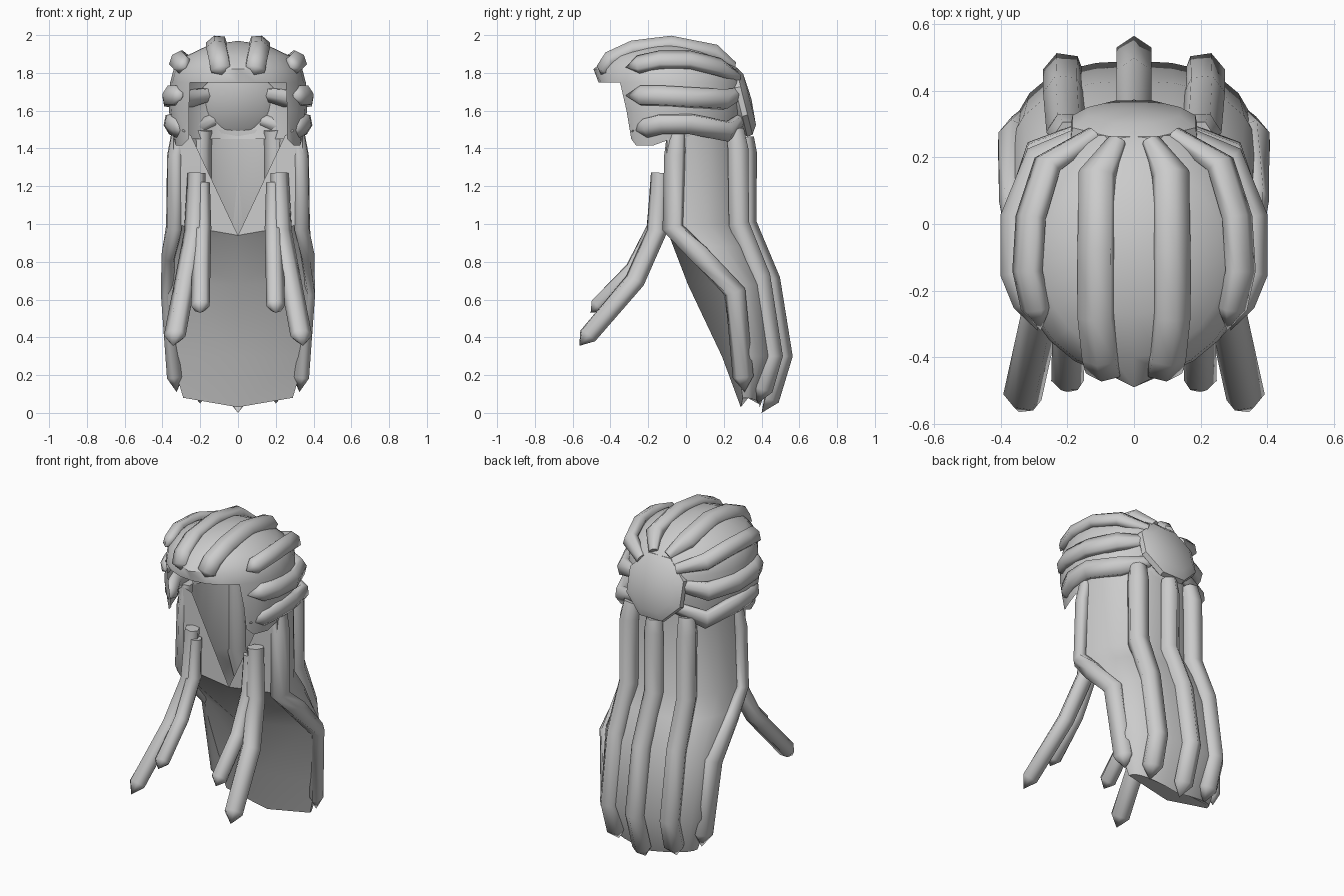
import bpy, bmesh, math
from mathutils import Vector, Matrix

if "Cube" in bpy.data.objects:
    bpy.data.objects.remove(bpy.data.objects["Cube"])

grey = bpy.data.materials.new("hair_grey")
grey.diffuse_color = (0.6, 0.6, 0.6, 1)
grey.use_nodes = True
grey.node_tree.nodes["Principled BSDF"].inputs["Base Color"].default_value = grey.diffuse_color


def finish(name, bm, angle=40):
    bmesh.ops.recalc_face_normals(bm, faces=bm.faces)
    me = bpy.data.meshes.new(name)
    bm.to_mesh(me)
    bm.free()
    me.materials.append(grey)
    ob = bpy.data.objects.new(name, me)
    bpy.context.collection.objects.link(ob)
    bpy.ops.object.select_all(action='DESELECT')
    ob.select_set(True)
    bpy.context.view_layer.objects.active = ob
    bpy.ops.object.shade_smooth_by_angle(angle=math.radians(angle))


def bridge(bm, a, b, closed=True):
    n = len(a)
    for i in range(n if closed else n - 1):
        j = (i + 1) % n
        bm.faces.new((a[i], a[j], b[j], b[i]))


def lock(name, path, wide, thick, centre, tip=0.07, inner=1.0, start=0.85, mirror=False):
    """Tapered lock of hair: flattened six-sided tube with a pointed end."""
    sides = 6
    for s in ((1, -1) if mirror else (1,)):
        pts = [Vector((p[0] * s, p[1], p[2])) for p in path]
        # the end is split into a shoulder and a point
        d = (pts[-1] - pts[-2]).normalized()
        end = pts[-1]
        pts[-1] = end - d * tip
        bm = bmesh.new()
        rings = []
        for i, p in enumerate(pts):
            t = (pts[min(i + 1, len(pts) - 1)] - pts[max(i - 1, 0)]).normalized()
            c = Vector(centre) if len(centre) == 3 else Vector((centre[0], centre[1], p.z))
            out = p - c
            out = (out - t * out.dot(t)).normalized()
            side = t.cross(out)
            k = start if i == 0 else 1
            ring = []
            for j in range(sides):
                a = 2 * math.pi * (j + 0.5) / sides
                h = math.sin(a) * (inner if math.sin(a) < 0 else 1)
                ring.append(bm.verts.new(p + k * (side * wide * 1.1 * math.cos(a) + out * thick * h)))
            rings.append(ring)
        for a, b in zip(rings, rings[1:]):
            bridge(bm, a, b)
        bm.faces.new(rings[0])
        apex = bm.verts.new(end)
        for j in range(sides):
            bm.faces.new((rings[-1][j], rings[-1][(j + 1) % sides], apex))
        finish(name + ("" if not mirror else "_right" if s > 0 else "_left"), bm, 75)


# Scalp cap: dome over a skirt that is open at the face
N = 24
bm = bmesh.new()
top = bm.verts.new((0, -0.1, 1.97))
rows = []
for z, k, yc in ((1.945, .43, -.10), (1.89, .74, -.105), (1.82, .92, -.09), (1.75, .97, -.075),
                 (1.60, .99, -.08), (1.45, .92, -.08)):
    row = []
    for i in range(N):
        a = 2 * math.pi * i / N
        x, y = 0.37 * k * math.cos(a), yc + 0.40 * k * math.sin(a)
        if i == 18 and z == 1.82:            # peak of the fringe
            y = -.49
        if z < 1.7 and i in (15, 21):        # front edge of the sideburns
            x, y = math.copysign(.26, x), -.315 if z > 1.5 else -.29
        drop = 0.035 if z < 1.5 and -0.28 < y < -0.15 else 0
        row.append(bm.verts.new((x, y, z - drop)))
    rows.append(row)
for i in range(N):
    bm.faces.new((top, rows[0][i], rows[0][(i + 1) % N]))
for a, b in zip(rows[:3], rows[1:4]):
    bridge(bm, a, b)
for a, b in zip(rows[3:5], rows[4:]):
    for i in range(-3, N // 2 + 3):
        bm.faces.new((a[i % N], a[(i + 1) % N], b[(i + 1) % N], b[i % N]))
bmesh.ops.delete(bm, geom=[v for v in bm.verts if not v.link_faces], context='VERTS')
finish("scalp_cap", bm)

# Locks combed from the knot forward over the cap
HEAD = (0, -0.05, 1.6)
lock("crown_lock", [(.05, .25, 1.84), (.11, .15, 1.91), (.113, -.08, 1.955), (.113, -.28, 1.93),
                    (.10, -.40, 1.875), (.085, -.45, 1.79)], .055, .044, HEAD, .03, start=.5, mirror=True)
lock("temple_lock", [(.12, .27, 1.78), (.26, .18, 1.83), (.31, .02, 1.87), (.32, -.14, 1.87),
                     (.28, -.32, 1.83)], .05, .038, HEAD, start=.6, mirror=True)
lock("upper_side_lock", [(.13, .28, 1.69), (.29, .20, 1.66), (.362, .02, 1.67), (.362, -.15, 1.68),
                         (.29, -.32, 1.68)], .054, .04, HEAD, .09, start=.6, mirror=True)
lock("lower_side_lock", [(.13, .29, 1.55), (.29, .22, 1.49), (.355, .02, 1.53), (.35, -.13, 1.53),
                         (.28, -.29, 1.49)], .054, .04, HEAD, .09, start=.6, mirror=True)

# Knot at the back of the head
bm = bmesh.new()
rings = []
K = 8
for r, h in ((0.14, -0.06), (0.205, -0.02), (0.20, 0.01), (0.15, 0.04)):
    rings.append([bm.verts.new((r * math.cos(math.tau * (i + .5) / K), r * math.sin(math.tau * (i + .5) / K), h))
                  for i in range(K)])
for a, b in zip(rings, rings[1:]):
    bridge(bm, a, b)
bm.faces.new(rings[0])
apex = bm.verts.new((0, 0, 0.05))
for i in range(K):
    bm.faces.new((rings[-1][i], rings[-1][(i + 1) % K], apex))
bm.transform(Matrix.Translation((0, 0.298, 1.65)) @ Matrix.Rotation(math.radians(-76), 4, 'X'))
finish("back_knot", bm)

# Hanging mass: curved back sheet, open at the neck, closed below by a ridged front
bm = bmesh.new()
M = 12
arcs, mids = [], []
#          z    side front  back  half width  centre front
levels = ((1.50, -.10, .29, .34, 0), (1.00, -.11, .30, .345, 0), (0.88, .01, .36, .365, -.09),
          (0.68, .19, .43, .375, .01), (0.30, .27, .49, .355, .19), (0.08, .30, .39, .29, .29))
for z, yf, yb, w, ym in levels:
    arc = []
    for i in range(M + 1):
        a = math.pi * i / M
        c, s = math.cos(a), max(0, math.sin(a))
        x = w * math.copysign(abs(c) ** 0.85, c)
        low = 0.05 * (1 - abs(x) / w) if z < 0.1 else 0
        arc.append(bm.verts.new((x, yf + (yb - yf) * s ** 0.85, z - low)))
    arcs.append(arc)
    if z < 0.95:
        mids.append(bm.verts.new((0, ym, 0.94 if z > 0.8 else z - (0.05 if z < 0.1 else 0))))
for a, b in zip(arcs, arcs[1:]):
    bridge(bm, a, b, closed=False)
for a, b, m, n in zip(arcs[2:], arcs[3:], mids, mids[1:]):
    bm.faces.new((a[0], m, n, b[0]))
    bm.faces.new((a[-1], m, n, b[-1]))
bm.faces.new(arcs[-1] + [mids[-1]])
for e, x in ((0, .25), (-1, -.25)):      # neckline flaps
    v = bm.verts.new((x, -.10, 1.47))
    bm.faces.new((arcs[0][e], v, arcs[1][e]))
    bm.faces.new((v, mids[0], arcs[1][e]))
    bm.faces.new((arcs[1][e], mids[0], arcs[2][e]))
finish("hanging_hair", bm)

# Long locks lying on the hanging mass
lock("back_centre_lock", [(0, .30, 1.46), (0, .305, 1.38), (0, .305, 1.0), (0, .43, .70), (0, .495, .30),
                          (0, .40, 0)], .055, .07, (0, -.1), .08, inner=.15)
lock("back_lock", [(.19, .26, 1.50), (.2, .275, 1.40), (.2, .28, 1.0), (.21, .39, .72), (.21, .455, .30),
                   (.2, .38, .05)], .058, .062, (0, -.1), .08, mirror=True)
lock("side_lock", [(.315, -.05, 1.50), (.335, -.06, 1.36), (.34, -.07, .98), (.365, .07, .84), (.37, .26, .64),
                   (.325, .31, .11)], .055, .04, (0, .1), .08, mirror=True)

# Locks falling in front of the shoulders
lock("front_inner_lock", [(.19, -.15, 1.22), (.19, -.165, .98), (.195, -.28, .76), (.2, -.505, .53)],
     .046, .045, (0, .1), .05, mirror=True)
lock("front_outer_lock", [(.22, -.14, 1.27), (.23, -.155, .96), (.28, -.27, .70), (.345, -.565, .355)],
     .055, .05, (0, .1), .07, mirror=True)
